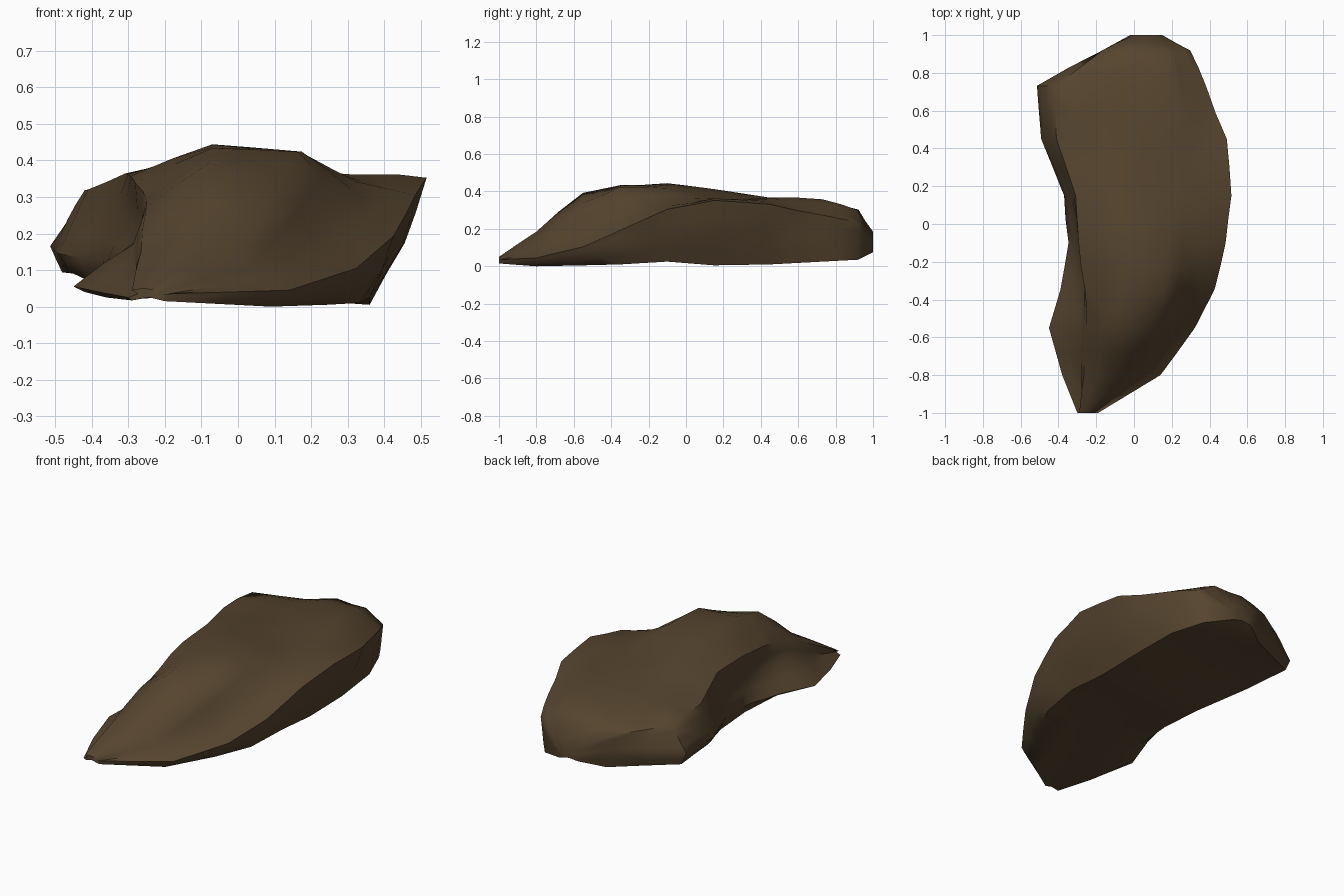
import bpy, bmesh
from mathutils import Vector, noise

if "Cube" in bpy.data.objects:
    bpy.data.objects.remove(bpy.data.objects["Cube"])

# Cross-sections along y:
# y, base left (x,z), left side (x,z), left ridge (x,z), crown (x,z),
# right shoulder (x,z), right edge (x,z), base right (x,z)
SECTIONS = [
    (-1.00, -.29, .022, -.30, .03, -.29, .05, -.26, .055, -.22, .05, -.19, .04, -.20, .02),
    (-.80, -.36, .03, -.38, .045, -.26, .15, -.12, .19, .00, .15, .14, .05, .09, .005),
    (-.55, -.42, .045, -.45, .06, -.25, .28, -.08, .395, .12, .34, .325, .11, .24, .01),
    (-.35, -.34, .05, -.39, .08, -.26, .32, -.07, .435, .16, .42, .43, .20, .33, .015),
    (-.10, -.31, .04, -.345, .10, -.29, .36, -.07, .45, .18, .415, .485, .31, .36, .03),
    (.15, -.33, .04, -.37, .13, -.31, .37, -.05, .425, .22, .375, .505, .35, .36, .01),
    (.45, -.45, .095, -.49, .15, -.41, .325, -.15, .36, .27, .37, .49, .335, .36, .015),
    (.73, -.48, .10, -.51, .17, -.42, .31, -.12, .345, .20, .36, .385, .28, .34, .03),
    (.92, -.13, .06, -.18, .15, -.17, .26, .00, .305, .19, .31, .30, .24, .27, .04),
    (1.00, .00, .09, -.02, .12, .00, .16, .05, .19, .12, .17, .15, .13, .12, .08),
]


def midpoint(a, b, dx=0, dz=0):
    return ((a[0] + b[0]) / 2 + dx, (a[1] + b[1]) / 2 + dz)


def ring_points(sec):
    """Outline of one section, with hollowed front flanks."""
    y, co = sec[0], sec[1:]
    p = list(zip(co[0::2], co[1::2]))
    push = max(0, 1 - abs(y + .5) / .7)
    left_flank = midpoint(p[1], p[2], dx=.075 * push)
    right_flank = midpoint(p[4], p[5], dx=-.015 * push, dz=-.03 * push)
    right_wall = midpoint(p[5], p[6], dx=.02 * max(0, 1 - y * y))
    under = midpoint(p[0], p[6], dz=.01)
    outline = p[:2] + [left_flank] + p[2:5] + [right_flank, p[5], right_wall, p[6], under]
    return [Vector((x, y, z)) for x, z in outline]


# Boulder body: loft the sections
bm = bmesh.new()
rings = [[bm.verts.new(c) for c in ring_points(s)] for s in SECTIONS]
n = len(rings[0])
for a, b in zip(rings, rings[1:]):
    for i in range(n):
        j = (i + 1) % n
        bm.faces.new((a[i], a[j], b[j], b[i]))
bm.faces.new(rings[0])
bm.faces.new(rings[-1])
bmesh.ops.recalc_face_normals(bm, faces=bm.faces[:])

# Weathered surface: one extra level of vertices, pushed gently by noise
corners = set(bm.verts)
bmesh.ops.subdivide_edges(bm, edges=bm.edges[:], cuts=1, use_grid_fill=True)
bm.normal_update()
for v in bm.verts:
    if v not in corners and v.co.z > .1 and abs(v.co.y) < .97:
        v.co += v.normal * .02 * noise.noise(v.co * 4 + Vector((3, 1, 7)))
bmesh.ops.triangulate(bm, faces=bm.faces[:])
bmesh.ops.recalc_face_normals(bm, faces=bm.faces[:])

# Rest on the ground
low = min(v.co.z for v in bm.verts)
bmesh.ops.translate(bm, verts=bm.verts[:], vec=(0, 0, -low))

mesh = bpy.data.meshes.new("boulder")
bm.to_mesh(mesh)
bm.free()
rock = bpy.data.objects.new("boulder", mesh)
bpy.context.collection.objects.link(rock)

# Earth-brown stone
stone = bpy.data.materials.new("brown_stone")
stone.diffuse_color = (.092, .058, .028, 1)
stone.use_nodes = True
stone.node_tree.nodes["Principled BSDF"].inputs["Base Color"].default_value = stone.diffuse_color
mesh.materials.append(stone)

bpy.context.view_layer.objects.active = rock
rock.select_set(True)
bpy.ops.object.shade_smooth_by_angle(angle=.9)
